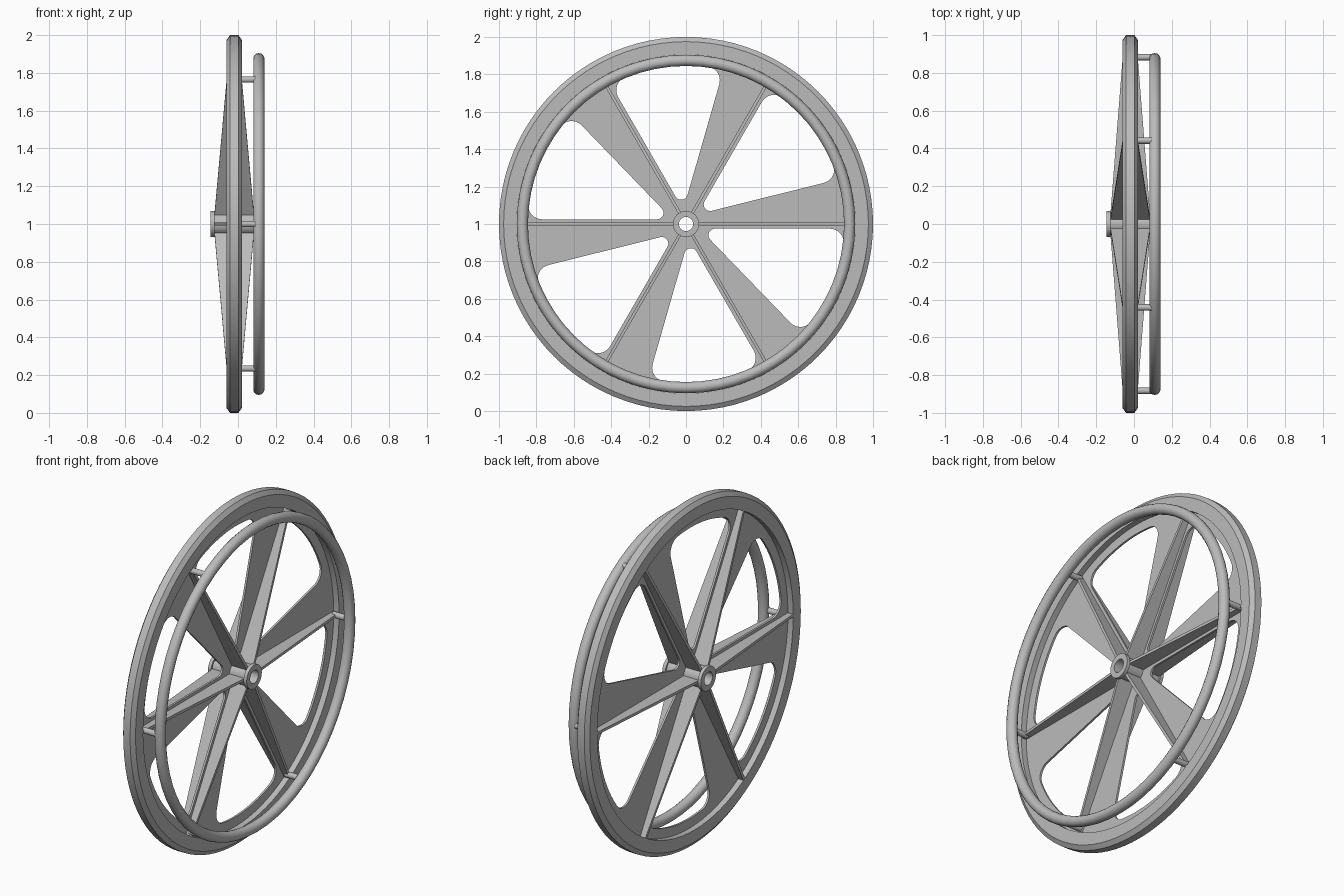
import bpy, bmesh
from math import sin, cos, pi, radians, sqrt, atan2
from mathutils import Matrix, Vector

cube = bpy.data.objects.get("Cube")
if cube:
    bpy.data.objects.remove(cube)

MID = -0.02          # plane of the wheel along x
RIM_IN = 0.905       # inner radius of the rim
RIM_HALF = 0.04      # half width of the rim
# Parts are built around local z, which becomes the axle (world x)
FRAME = Matrix(((0, 0, 1, 0), (1, 0, 0, 0), (0, 1, 0, 1), (0, 0, 0, 1)))

grey = bpy.data.materials.new("grey")
grey.use_nodes = True
grey.diffuse_color = (0.5, 0.5, 0.5, 1)
grey.node_tree.nodes["Principled BSDF"].inputs["Base Color"].default_value = (0.5, 0.5, 0.5, 1)


def finish(obj):
    obj.data.transform(FRAME)
    obj.data.materials.clear()
    obj.data.materials.append(grey)
    bpy.ops.object.select_all(action="DESELECT")
    obj.select_set(True)
    bpy.context.view_layer.objects.active = obj
    bpy.ops.object.shade_smooth_by_angle(angle=radians(30))
    return obj


def from_bmesh(name, bm):
    bmesh.ops.recalc_face_normals(bm, faces=bm.faces)
    mesh = bpy.data.meshes.new(name)
    bm.to_mesh(mesh)
    bm.free()
    obj = bpy.data.objects.new(name, mesh)
    bpy.context.collection.objects.link(obj)
    return finish(obj)


def lathe(name, profile, steps):
    """Spin a closed (radius, height) outline around the axle."""
    bm = bmesh.new()
    rings = [[bm.verts.new((r * cos(a), r * sin(a), z)) for r, z in profile]
             for a in (2 * pi * i / steps for i in range(steps))]
    n = len(profile)
    for i, ring in enumerate(rings):
        nxt = rings[(i + 1) % steps]
        for j in range(n):
            k = (j + 1) % n
            bm.faces.new((ring[j], nxt[j], nxt[k], ring[k]))
    return from_bmesh(name, bm)


def arc(centre, radius, start, end, steps=10):
    return [centre + radius * Vector((cos(a), sin(a)))
            for a in (start + (end - start) * i / steps for i in range(steps + 1))]


def opening():
    """Rounded wedge cut-out of one sector, between two spokes."""
    a1, a2 = radians(14), radians(60)
    u1, n1 = Vector((cos(a1), sin(a1))), Vector((-sin(a1), cos(a1)))
    u2, n2 = Vector((cos(a2), sin(a2))), Vector((sin(a2), -cos(a2)))
    d1, d2, outer, tip_r, corner_r = 0.035, 0.025, 0.85, 0.035, 0.075

    def corner(u, n, d):
        off = d + corner_r
        return n * off + u * sqrt((outer - corner_r) ** 2 - off ** 2)

    tip = Matrix((n1, n2)).inverted() @ Vector((d1 + tip_r, d2 + tip_r))
    c1, c2 = corner(u1, n1, d1), corner(u2, n2, d2)
    t1, t2 = atan2(c1.y, c1.x), atan2(c2.y, c2.x)
    return (arc(tip, tip_r, a2 + pi / 2, a1 + 1.5 * pi)
            + arc(c1, corner_r, a1 - pi / 2, t1)
            + arc(Vector((0, 0)), outer, t1, t2)[1:-1]
            + arc(c2, corner_r, t2, a2 + pi / 2))


# Rim with chamfered outer edge
lathe("rim", [(RIM_IN, MID - RIM_HALF), (0.975, MID - RIM_HALF), (1, MID - 0.022),
              (1, MID + 0.022), (0.975, MID + RIM_HALF), (RIM_IN, MID + RIM_HALF)], 96)

# Hub tube with a slightly wider collar at each end
lathe("hub", [(0.038, -0.145), (0.07, -0.145), (0.07, -0.125), (0.06, -0.125),
              (0.06, 0.085), (0.07, 0.085), (0.07, 0.105), (0.038, 0.105)], 32)

# Hand ring
lathe("hand_ring", [(0.875 + 0.03 * cos(t), 0.11 + 0.03 * sin(t))
                    for t in (2 * pi * i / 14 for i in range(14))], 64)

# Web plate with six openings
curve = bpy.data.curves.new("web_plate", "CURVE")
curve.dimensions = "2D"
curve.fill_mode = "BOTH"
curve.extrude = 0.006
outlines = [arc(Vector((0, 0)), RIM_IN + 0.005, 0, 2 * pi, 96)[:-1]]
outlines += [[Matrix.Rotation(i * pi / 3, 2) @ p for p in opening()] for i in range(6)]
outlines.append(arc(Vector((0, 0)), 0.05, 0, 2 * pi, 32)[:-1])
for points in outlines:
    spline = curve.splines.new("POLY")
    spline.points.add(len(points) - 1)
    for sp, p in zip(spline.points, points):
        sp.co = (p.x, p.y, 0, 1)
    spline.use_cyclic_u = True
web = bpy.data.objects.new("web_plate", curve)
bpy.context.collection.objects.link(web)
bpy.ops.object.select_all(action="DESELECT")
web.select_set(True)
bpy.context.view_layer.objects.active = web
bpy.ops.object.convert(target="MESH")
web = bpy.context.view_layer.objects.active
web.data.transform(Matrix.Translation((0, 0, MID)))
finish(web)

# Tapered spokes, and pegs that carry the hand ring
for i in range(6):
    turn = Matrix.Rotation(i * pi / 3, 4, "Z")
    bm = bmesh.new()
    bmesh.ops.create_cube(bm, size=2)
    for v in bm.verts:
        at_rim = v.co.x > 0
        v.co = Vector((RIM_IN + 0.003 if at_rim else 0.052, v.co.y * 0.008,
                       MID + v.co.z * (0.038 if at_rim else 0.105)))
    bm.transform(turn)
    from_bmesh(f"spoke_{i + 1}", bm)

    bm = bmesh.new()
    bmesh.ops.create_cone(bm, cap_ends=True, segments=16, radius1=0.017, radius2=0.017,
                          depth=0.11, matrix=Matrix.Translation((0.883, 0, 0.055)))
    bm.transform(turn)
    from_bmesh(f"peg_{i + 1}", bm)
